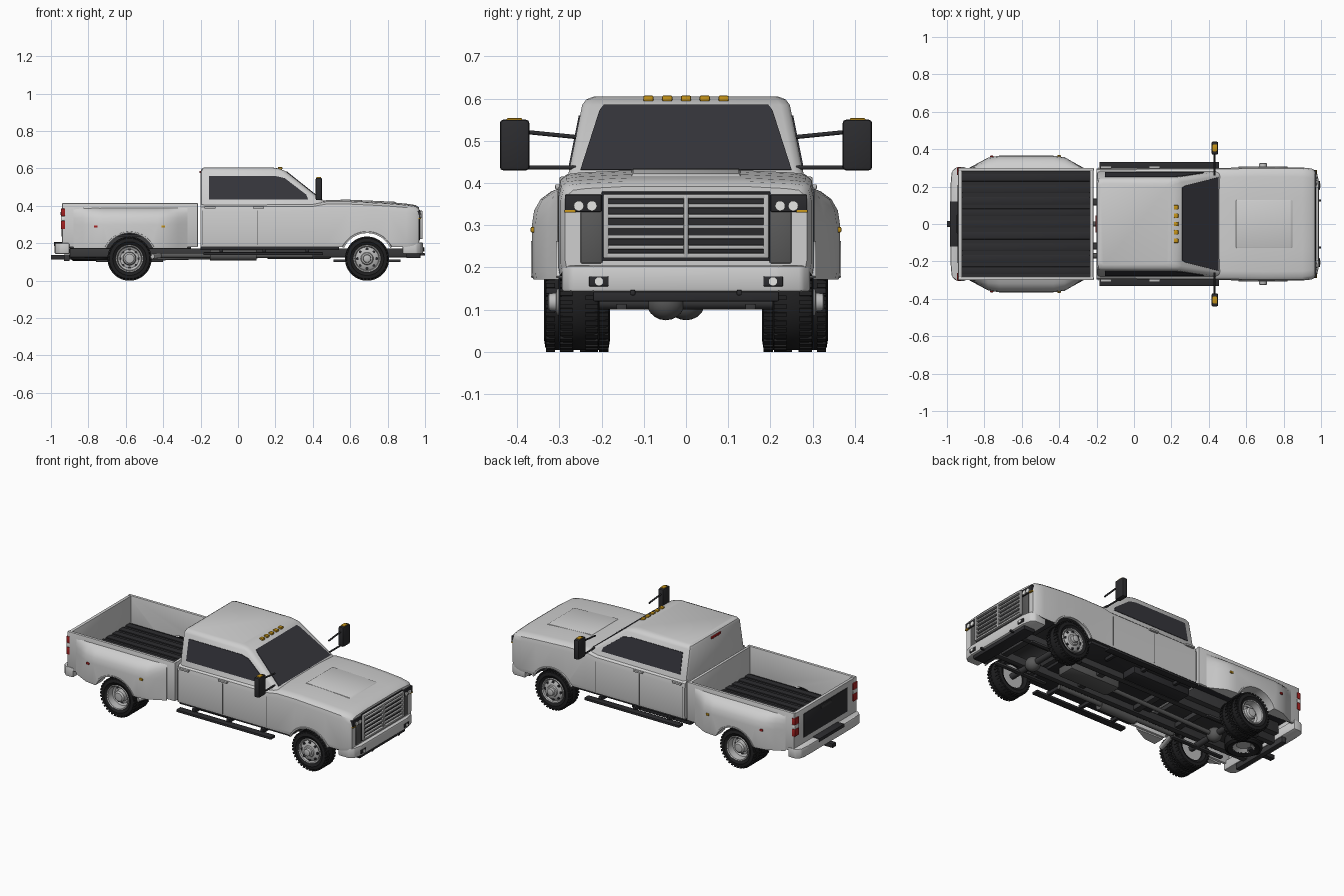
import bpy, bmesh, math
from mathutils import Matrix, Vector

if "Cube" in bpy.data.objects:
    bpy.data.objects.remove(bpy.data.objects["Cube"])


def material(name, r, g, b):
    m = bpy.data.materials.new(name)
    m.use_nodes = True
    m.diffuse_color = (r, g, b, 1)
    m.node_tree.nodes["Principled BSDF"].inputs["Base Color"].default_value = (r, g, b, 1)
    return m


PAINT = material("silver white paint", .62, .62, .62)
SILVER = material("bright metal", .5, .5, .5)
GREY = material("mid grey", .1, .1, .1)
GLASS = material("tinted glass", .036, .036, .045)
BLACK = material("black plastic", .025, .025, .028)
CHASSIS = material("dark chassis", .04, .04, .042)
RUBBER = material("tyre rubber", .014, .014, .015)
AMBER = material("amber lens", .55, .29, .01)
RED = material("red lens", .38, .015, .015)
LAMP = material("white lamp", .8, .8, .78)


# ---- helpers ----
def shade(ob, angle=35):
    bpy.ops.object.select_all(action='DESELECT')
    ob.select_set(True)
    bpy.context.view_layer.objects.active = ob
    bpy.ops.object.shade_smooth_by_angle(angle=math.radians(angle))


def finish(name, bm, mat, mirror=False):
    bmesh.ops.recalc_face_normals(bm, faces=bm.faces[:])
    me = bpy.data.meshes.new(name)
    bm.to_mesh(me)
    bm.free()
    me.materials.append(mat)
    ob = bpy.data.objects.new(name, me)
    bpy.context.collection.objects.link(ob)
    shade(ob)
    if mirror:
        m = ob.modifiers.new("both sides", 'MIRROR')
        m.use_axis = (False, True, False)
        m.use_mirror_merge = False
    return ob


def bevel(bm, size):
    if size:
        bmesh.ops.bevel(bm, geom=bm.edges[:], offset=size, segments=2,
                        profile=.5, affect='EDGES', clamp_overlap=True)


def box(name, xs, ys, zs, mat, mirror=False, bev=.003):
    bm = bmesh.new()
    lo, hi = Vector((xs[0], ys[0], zs[0])), Vector((xs[1], ys[1], zs[1]))
    size = Matrix.Diagonal((*(hi - lo), 1))
    bmesh.ops.create_cube(bm, size=1, matrix=Matrix.Translation((lo + hi) / 2) @ size)
    bevel(bm, bev)
    return finish(name, bm, mat, mirror)


def prism(name, pts, depth, mat, mirror=False, bev=0):
    bm = bmesh.new()
    face = bm.faces.new([bm.verts.new(p) for p in pts])
    new = bmesh.ops.extrude_face_region(bm, geom=[face])["geom"]
    bmesh.ops.translate(bm, vec=depth, verts=[v for v in new if isinstance(v, bmesh.types.BMVert)])
    if not any(len(e.link_faces) == 1 for e in bm.edges):
        bmesh.ops.recalc_face_normals(bm, faces=bm.faces[:])
    else:
        bm.faces.new(face.verts)
    bevel(bm, bev)
    return finish(name, bm, mat, mirror)


def loft(name, rings, mat, mirror=False, closed=False):
    bm = bmesh.new()
    vs = [[bm.verts.new(p) for p in ring] for ring in rings]
    n = len(vs[0])
    for a, b in zip(vs, vs[1:] + ([vs[0]] if closed else [])):
        for i in range(n):
            j = (i + 1) % n
            bm.faces.new((a[i], a[j], b[j], b[i]))
    if not closed:
        bm.faces.new(vs[0])
        bm.faces.new(vs[-1])
    return finish(name, bm, mat, mirror)


def lathe(name, x, z, profile, mat, mirror=True, closed=False, n=40):
    turn = [2 * math.pi * i / n for i in range(n)]
    rings = [[(x + r * math.cos(t), y, z + r * math.sin(t)) for t in turn] for r, y in profile]
    return loft(name, rings, mat, mirror, closed)


def rod(name, a, b, r, mat, mirror=False, n=16):
    a, b = Vector(a), Vector(b)
    rot = (b - a).to_track_quat('Z', 'Y')
    ring = [rot @ Vector((r * math.cos(t), r * math.sin(t), 0))
            for t in (2 * math.pi * i / n for i in range(n))]
    return loft(name, [[a + p for p in ring], [b + p for p in ring]], mat, mirror)


def both(half):
    return half + [(x, -y, z) for x, y, z in reversed(half)]


AXLE_Z, FRONT_X, REAR_X = .118, .69, -.58


def cut_arch(ob, x):
    cutter = rod("arch_cutter", (x, -.5, AXLE_Z), (x, .5, AXLE_Z), .138, PAINT, n=64)
    cutter.hide_render = True
    m = ob.modifiers.new("arch", 'BOOLEAN')
    m.object, m.operation, m.solver = cutter, 'DIFFERENCE', 'EXACT'
    bpy.context.view_layer.objects.active = ob
    while ob.modifiers:
        bpy.ops.object.modifier_apply(modifier=ob.modifiers[0].name)
    bpy.data.objects.remove(cutter)
    shade(ob)


# ---- lower cab and hood ----
def section(x, w, top, low):
    return both([(x, w - .004, low), (x, w, low + .02), (x, w, top - .04), (x, w - .006, top - .015),
                 (x, w - .02, top - .003), (x, w - .05, top + .001), (x, .14, top + .006)])


body = loft("cab_and_hood_body", [section(*s) for s in (
    (-.2, .298, .41, .18), (.4, .3, .412, .18), (.47, .3, .424, .18), (.6, .302, .424, .18),
    (.69, .304, .42, .18), (.8, .303, .414, .18), (.9, .302, .406, .18),
    (.95, .297, .398, .19), (.968, .287, .386, .2))], PAINT)
cut_arch(body, FRONT_X)
body.data.materials.append(CHASSIS)
for f in body.data.polygons:
    d = math.hypot(f.center.x - FRONT_X, f.center.z - AXLE_Z)
    if f.normal.z < -.8 or (d < .145 and abs(f.normal.y) < .3):
        f.material_index = 1
prism("hood_bulge", [(.53, -.13, .41), (.55, -.13, .435), (.84, -.13, .422), (.87, -.13, .4)],
      (0, .26, 0), PAINT, bev=.006)


# ---- upper cab and glass ----
def front_x(z):
    return .45 - (z - .43) * 1.258


def half_w(z):
    return .277 - (z - .43) * .2


def cab_ring(z, back, front, w):
    return both([(back, w - .02, z), (back + .006, w - .006, z), (back + .02, w, z),
                 (front - .03, w, z), (front - .01, w - .007, z), (front, w - .022, z)])


loft("upper_cab", [cab_ring(z, -.2, front_x(z), half_w(z)) for z in (.4, .43, .585)] +
     [cab_ring(.598, -.195, .225, .236), cab_ring(.605, -.183, .185, .218)], PAINT)
prism("windshield", [(front_x(z) - .001, y, z) for y, z in
      ((-.25, .43), (.25, .43), (.205, .57), (.195, .583), (-.195, .583), (-.205, .57))],
      (.003, 0, .0025), GLASS)
prism("side_window", [(x, half_w(z) - .001, z) for x, z in
      ((-.155, .435), (.375, .435), (.365, .46), (.25, .548), (.2, .56), (-.155, .56))],
      (0, .004, 0), GLASS, True)
box("window_pillar", (.105, .111), (.25, .252), (.44, .55), BLACK, True, 0)
for i in range(5):
    y = (i - 2) * .0445
    box("roof_marker", (.213, .237), (y - .012, y + .012), (.594, .607), AMBER)
box("high_brake_lamp", (-.207, -.19), (-.045, .045), (.575, .587), RED)
for x in (-.15, .11):
    box("door_handle", (x - .03, x + .03), (.295, .31), (.385, .397), SILVER, True)
for x in (-.19, .105, .4):
    box("door_seam", (x, x + .002), (.298, .3015), (.19, .375), GREY, True, 0)

# ---- towing mirrors ----
box("mirror", (.415, .45), (.371, .441), (.43, .55), BLACK, True, .008)
box("mirror_marker", (.42, .445), (.388, .425), (.546, .554), AMBER, True)
for z in (.513, .441):
    rod("mirror_arm", (.43, .26, z - .004), (.43, .38, z + (.008 if z > .5 else -.004)), .005, BLACK, True)

# ---- cargo bed ----
side = box("bed_side", (-.94, -.215), (.282, .3), (.18, .415), PAINT, True, .004)
cut_arch(side, REAR_X)
box("bed_front_wall", (-.235, -.217), (-.285, .285), (.18, .412), PAINT)
box("tailgate", (-.94, -.92), (-.284, .284), (.19, .412), PAINT)
box("tailgate_panel", (-.944, -.938), (-.21, .21), (.235, .38), BLACK)
box("tailgate_handle", (-.948, -.94), (-.05, .05), (.35, .37), CHASSIS)
box("bed_floor", (-.925, -.23), (-.284, .284), (.237, .247), BLACK, bev=0)
for i in range(9):
    y = (i - 4) * .062
    box("bed_floor_rib", (-.92, -.235), (y - .02, y + .02), (.244, .254), BLACK)

flare_rows = ((-.88, .001), (-.83, .028), (-.78, .055), (-.72, .065), (-.43, .065),
              (-.37, .057), (-.32, .028), (-.27, .001))
flare = loft("rear_fender", [[(x, .3 + b * k, z) for k, z in (
    (-.1, .172), (.95, .172), (1, .19), (1, .3), (.92, .335), (.68, .362), (.3, .38), (-.1, .39))]
    for x, b in flare_rows], PAINT, True)
cut_arch(flare, REAR_X)
for x, y, name in ((FRONT_X, .303, "front_arch_lip"), (REAR_X, .362, "rear_arch_lip")):
    arc = [math.radians(25 + 130 * i / 24) for i in range(25)]
    loft(name, [[(x + r * math.cos(t), yy, AXLE_Z + r * math.sin(t)) for r, yy in
         ((.136, y - .012), (.136, y + .004), (.144, y + .005), (.15, y - .012))] for t in arc], PAINT, True)
for x, y, mat in ((-.76, .358, RED), (-.4, .361, AMBER)):
    box("fender_marker", (x - .01, x + .01), (y - .02, y + .007), (.283, .296), mat, True)
for lo, hi, mat in ((.345, .385, RED), (.32, .345, LAMP), (.275, .32, RED)):
    box("tail_lamp", (-.947, -.925), (.262, .303), (lo, hi), mat, True)

# ---- nose: grille and lamps ----
box("grille_backing", (.96, .972), (-.2, .2), (.215, .38), BLACK)
box("grille_side_panel", (.962, .971), (.198, .25), (.21, .333), GREY, True)
box("grille_side_frame", (.965, .986), (.183, .196), (.222, .374), SILVER, True)
box("grille_center_bar", (.965, .987), (-.006, .006), (.225, .37), SILVER)
for z in (.222, .362):
    box("grille_edge_frame", (.965, .986), (-.195, .195), (z, z + .012), SILVER)
for i in range(5):
    z = .248 + i * .0245
    box("grille_bar", (.965, .983), (-.188, .188), (z - .005, z + .005), SILVER)
box("headlamp_housing", (.945, .977), (.2, .287), (.332, .373), BLACK, True)
for y in (.223, .254):
    rod("headlamp", (.965, y, .346), (.981, y, .346), .012, LAMP, True, 20)
box("turn_lamp", (.945, .979), (.262, .288), (.33, .336), AMBER, True, .001)

# ---- bumpers and hitch ----
prism("front_bumper", both([(.88, .294, .142), (.955, .294, .142), (.978, .275, .142), (.99, .22, .142)]),
      (0, 0, .063), PAINT, bev=.008)
box("fog_lamp_housing", (.97, .994), (.183, .23), (.155, .179), BLACK, True)
rod("fog_lamp", (.98, .206, .167), (.997, .206, .167), .01, LAMP, True)
box("front_valance", (.9, .975), (-.22, .22), (.12, .144), BLACK)
box("tow_hook", (.95, 1), (.12, .132), (.134, .147), BLACK, True)
prism("rear_bumper", both([(-.9, .304, .142), (-.95, .304, .142), (-.975, .28, .142), (-.98, .22, .142)]),
      (0, 0, .06), PAINT, bev=.008)
box("bumper_step", (-.985, -.935), (-.12, .12), (.185, .206), BLACK)
box("hitch_receiver", (-1, -.83), (-.016, .016), (.112, .138), BLACK)
box("hitch_crossbar", (-.93, -.9), (-.2, .2), (.105, .14), CHASSIS)

# ---- running boards and underbody ----
box("running_board", (-.185, .455), (.29, .332), (.137, .152), BLACK, True)
for x in (-.1, .13, .36):
    box("running_board_bracket", (x, x + .02), (.2, .3), (.143, .17), BLACK, True)
box("cab_underside", (-.2, .54), (-.28, .28), (.163, .185), BLACK)
box("frame_rail", (-.9, .94), (.1, .135), (.125, .172), CHASSIS, True)
for x in (-.85, -.4, -.1, .3, .85):
    box("frame_crossmember", (x - .02, x + .02), (-.11, .11), (.135, .165), CHASSIS)
box("bed_support", (-.9, -.25), (-.17, .17), (.17, .238), CHASSIS)
box("fuel_tank", (-.2, .2), (.14, .24), (.12, .17), BLACK, bev=.01)
box("gearbox", (.15, .5), (-.06, .06), (.115, .175), GREY, bev=.015)
rod("drive_shaft", (.2, 0, .135), (REAR_X, 0, AXLE_Z), .013, GREY)
rod("exhaust_pipe", (.4, -.17, .135), (-.42, -.17, .135), .014, GREY)
rod("muffler", (.1, -.18, .135), (-.15, -.18, .135), .028, GREY)
rod("exhaust_tip", (-.42, -.17, .135), (-.46, -.31, .13), .014, SILVER)
for x, y in ((REAR_X, 0), (FRONT_X, -.048)):
    rod("axle", (x, -.25, AXLE_Z), (x, .25, AXLE_Z), .018, CHASSIS)
    lathe("differential", x, AXLE_Z, [(.042 * math.sin(a) + .001, y + .045 * math.cos(a))
          for a in (math.pi * i / 10 for i in range(11))], GREY, False, n=24)
for x in (REAR_X, FRONT_X):
    box("leaf_spring", (x - .18, x + .18), (.14, .165), (.1, .114), CHASSIS, True)


# ---- wheels ----
def tyre(x, a, b):
    lathe("tyre", x, AXLE_Z, [(.072, a + .01), (.09, a), (.108, a + .003), (.114, a + .012),
          (.114, b - .012), (.108, b - .003), (.09, b), (.072, b - .01)], RUBBER, closed=True)
    bm = bmesh.new()
    w = (b - a) * .3
    for i in range(72):
        y = (a + .004 + w / 2) if i % 2 else (b - .004 - w / 2)
        bmesh.ops.create_cube(bm, size=1, matrix=Matrix.Translation((x, y, AXLE_Z))
                              @ Matrix.Rotation(math.tau * i / 72, 4, 'Y')
                              @ Matrix.Translation((0, 0, .1135)) @ Matrix.Diagonal((.011, w, .009, 1)))
    finish("tyre_tread", bm, RUBBER, True)


def rim(name, x, a, b, face, holes_r, hole_y):
    lathe(name, x, AXLE_Z, [(.001, a), (.074, a), (.074, b - .008), (.072, b - .001), (.066, b - .004)]
          + [(r, b + y) for r, y in face], SILVER)
    for i in range(8):
        t = math.tau * i / 8
        px, pz = x + holes_r * math.cos(t), AXLE_Z + holes_r * math.sin(t)
        rod("wheel_hole", (px, b + hole_y - .012, pz), (px, b + hole_y, pz), .008, BLACK, True, 12)


tyre(FRONT_X, .205, .302)
rim("front_rim", FRONT_X, .225, .302, ((.062, -.014), (.046, -.004), (.034, -.002), (.03, .004),
    (.022, .006), (.02, .022), (.014, .025), (.001, .025)), .051, -.004)
tyre(REAR_X, .18, .255)
tyre(REAR_X, .263, .336)
rim("rear_rim", REAR_X, .2, .336, ((.062, -.045), (.05, -.052), (.036, -.05), (.033, -.02),
    (.024, -.012), (.001, -.01)), .05, -.05)

# ---- spare wheel, slung flat beneath the bed ----
flat = Matrix.Translation((-.79, 0, .14)) @ Matrix.Rotation(math.pi / 2, 4, 'X')
for ob in (lathe("spare_tyre", 0, 0, [(.06, -.025), (.09, -.035), (.105, -.025), (.105, .025),
                 (.09, .035), (.06, .025)], RUBBER, False, True),
           lathe("spare_rim", 0, 0, [(.001, -.01), (.04, -.01), (.062, -.026), (.062, .026),
                 (.04, .01), (.001, .01)], SILVER, False)):
    ob.matrix_world = flat
